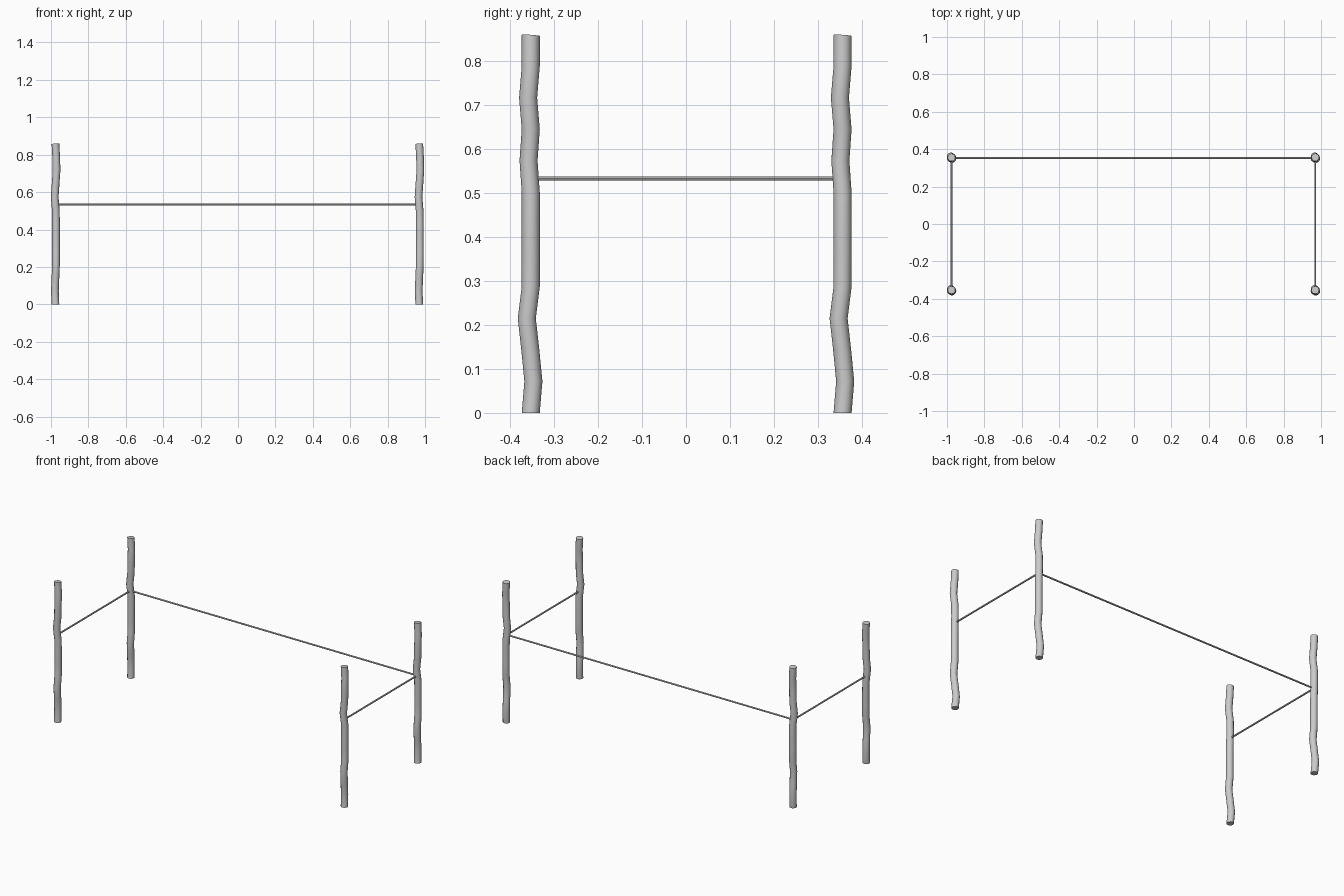
import bpy
import math
from mathutils import Vector

if "Cube" in bpy.data.objects:
    bpy.data.objects.remove(bpy.data.objects["Cube"])

HEIGHT = 0.86
POST_R = 0.0205
RAIL_R = 0.005
RAIL_Z = 0.533
XS = {"left": -0.976, "right": 0.969}
YS = {"front": -0.353, "back": 0.356}

# sideways wobble (x, y) of the post centre at 13 even heights
WOBBLE = [(0, 0), (-0.003, 0.006), (0, -0.001), (0.003, -0.009), (0.003, 0),
          (0.003, 0), (0.003, 0), (0.002, 0), (-0.004, -0.005), (0.001, 0),
          (0.006, -0.006), (0.004, 0), (0, 0)]


def tube(name, points, radius, sides):
    """Sweep a capped round section along a list of points."""
    verts, faces = [], []
    horizontal = abs(points[-1][2] - points[0][2]) < 1e-4
    along = (Vector(points[-1]) - Vector(points[0])).normalized()
    u = along.cross(Vector((0, 0, 1))) if horizontal else Vector((1, 0, 0))
    v = along.cross(u)
    for p in points:
        for i in range(sides):
            a = 2 * math.pi * i / sides
            verts.append(Vector(p) + radius * (math.cos(a) * u + math.sin(a) * v))
    for r in range(len(points) - 1):
        for i in range(sides):
            j = (i + 1) % sides
            faces.append((r * sides + i, r * sides + j,
                          (r + 1) * sides + j, (r + 1) * sides + i))
    last = (len(points) - 1) * sides
    faces.append(tuple(reversed(range(sides))))
    faces.append(tuple(range(last, last + sides)))
    mesh = bpy.data.meshes.new(name)
    mesh.from_pydata(verts, [], faces)
    obj = bpy.data.objects.new(name, mesh)
    bpy.context.collection.objects.link(obj)
    bpy.ops.object.select_all(action="DESELECT")
    obj.select_set(True)
    bpy.context.view_layer.objects.active = obj
    bpy.ops.object.shade_smooth_by_angle(angle=math.radians(40))
    return obj


# four crooked posts
for side, x in XS.items():
    for end, y in YS.items():
        pts = [(x + dx, y + dy, HEIGHT * i / 12) for i, (dx, dy) in enumerate(WOBBLE)]
        post = tube(f"{end}_{side}_post", pts, POST_R, 12)
        # slightly slanted sawn top
        for vert in post.data.vertices[-12:]:
            vert.co.z += 0.06 * (vert.co.x - x) - 0.06 * (vert.co.y - y) - 0.0015

# side rails and back rail
for side, x in XS.items():
    tube(f"{side}_rail", [(x, YS["front"], RAIL_Z), (x, YS["back"], RAIL_Z)], RAIL_R, 8)
tube("back_rail", [(XS["left"], 0.352, RAIL_Z), (XS["right"], 0.352, RAIL_Z)], RAIL_R, 8)
